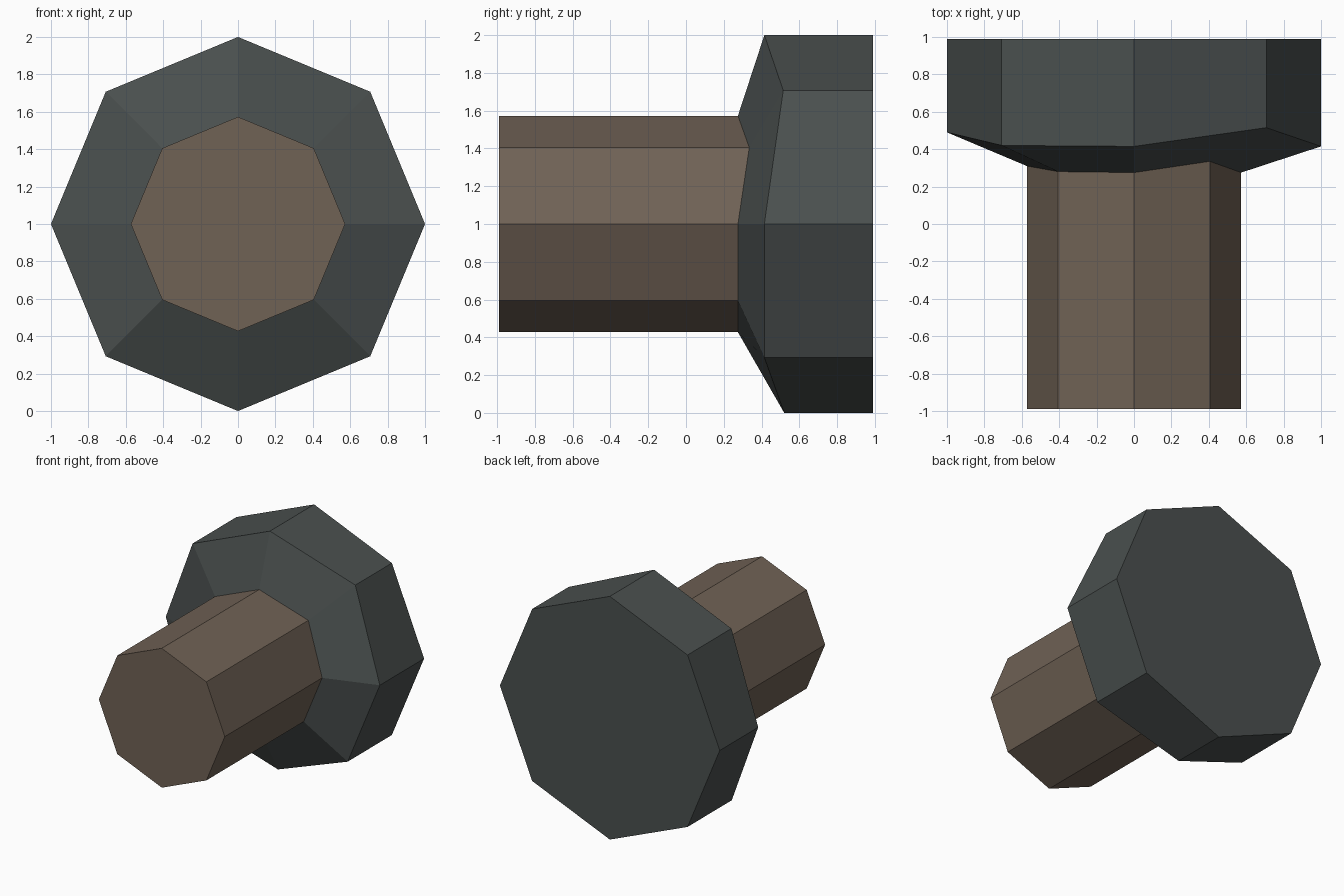
import bpy, bmesh
from math import cos, sin, pi

if "Cube" in bpy.data.objects:
    bpy.data.objects.remove(bpy.data.objects["Cube"])

SIDES = 8


def material(name, rgb):
    m = bpy.data.materials.new(name)
    m.diffuse_color = (*rgb, 1)
    m.use_nodes = True
    m.node_tree.nodes["Principled BSDF"].inputs["Base Color"].default_value = m.diffuse_color
    return m


def ring(bm, radius, depths):
    """Octagon around the y axis, one y depth per corner (from +x towards +z)."""
    return [bm.verts.new((radius * cos(2 * pi * i / SIDES), y,
                          1 + radius * sin(2 * pi * i / SIDES)))
            for i, y in enumerate(depths)]


def loft(name, sections, cap_first, cap_last, mat):
    bm = bmesh.new()
    rings = [ring(bm, r, d) for r, d in sections]
    for a, b in zip(rings, rings[1:]):
        for i in range(SIDES):
            j = (i + 1) % SIDES
            bm.faces.new((a[i], a[j], b[j], b[i]))
    if cap_first:
        bm.faces.new(rings[0][::-1])
    if cap_last:
        bm.faces.new(rings[-1])
    bmesh.ops.recalc_face_normals(bm, faces=bm.faces[:])
    # make sure the open shells face outwards
    f = max(bm.faces, key=lambda f: f.calc_center_median().z)
    if f.normal.z < 0:
        bmesh.ops.reverse_faces(bm, faces=bm.faces[:])
    me = bpy.data.meshes.new(name)
    bm.to_mesh(me)
    bm.free()
    me.materials.append(mat)
    ob = bpy.data.objects.new(name, me)
    bpy.context.collection.objects.link(ob)


wood = material("brown wood", (0.162, 0.122, 0.091))
iron = material("dark grey iron", (0.069, 0.080, 0.078))

# Uneven depths of the collar and of the head's front rim
collar = [0.275, 0.335, 0.275, 0.28, 0.31, 0.28, 0.275, 0.275]
rim = [0.415, 0.515, 0.415, 0.42, 0.49, 0.415, 0.52, 0.415]

# Shaft: capped at the front, running into the head
loft("shaft", [(0.573, [-0.99] * SIDES), (0.573, collar)], True, False, wood)

# Head: sloped front, straight sides, flat back
loft("head", [(0.573, collar), (1.0, rim), (1.0, [0.99] * SIDES)], False, True, iron)
